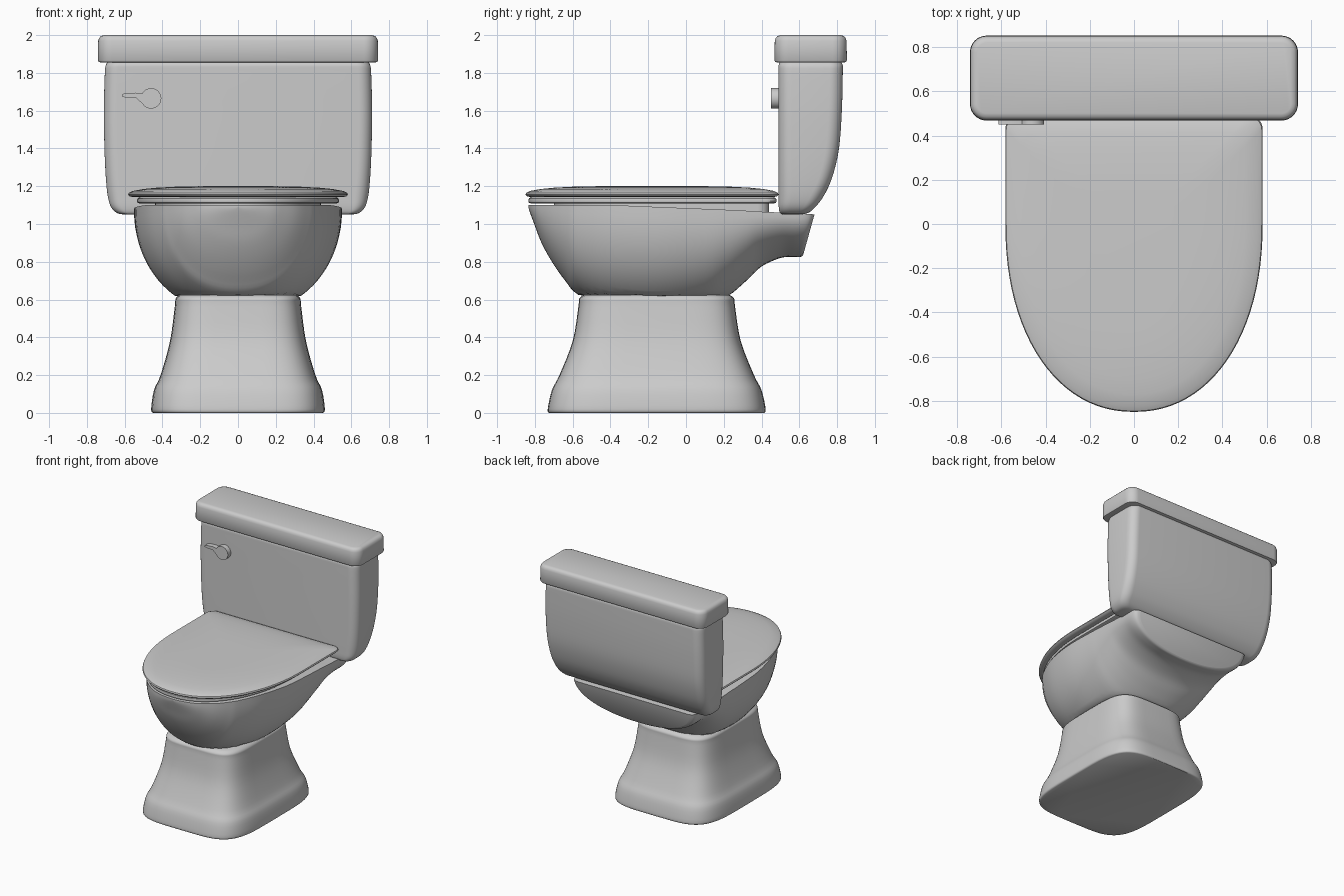
import bpy, bmesh
from math import sin, cos, pi, copysign

if "Cube" in bpy.data.objects:
    bpy.data.objects.remove(bpy.data.objects["Cube"])


def smooth(rows, k=4):
    """Catmull-Rom resampling of rows of numbers, k steps per span."""
    out = []
    for i in range(len(rows) - 1):
        quad = [rows[max(i - 1, 0)], rows[i], rows[i + 1], rows[min(i + 2, len(rows) - 1)]]
        for s in range(k):
            t = s / k
            out.append([0.5 * (2 * b + (c - a) * t + (2 * a - 5 * b + 4 * c - d) * t * t
                               + (3 * b - a - 3 * c + d) * t ** 3) for a, b, c, d in zip(*quad)])
    return out + [list(rows[-1])]


def spow(v, p):
    return copysign(abs(v) ** p, v)


def loft(name, rings, angle=40):
    """Skin closed rings of equal length and cap both ends."""
    bm = bmesh.new()
    vs = [[bm.verts.new(p) for p in r] for r in rings]
    n = len(rings[0])
    for a, b in zip(vs, vs[1:]):
        for i in range(n):
            j = (i + 1) % n
            bm.faces.new((a[i], a[j], b[j], b[i]))
    bm.faces.new(vs[0])
    bm.faces.new(vs[-1])
    bmesh.ops.remove_doubles(bm, verts=bm.verts, dist=1e-5)
    bmesh.ops.recalc_face_normals(bm, faces=bm.faces)
    me = bpy.data.meshes.new(name)
    bm.to_mesh(me)
    bm.free()
    ob = bpy.data.objects.new(name, me)
    bpy.context.collection.objects.link(ob)
    bpy.ops.object.select_all(action='DESELECT')
    ob.select_set(True)
    bpy.context.view_layer.objects.active = ob
    bpy.ops.object.shade_smooth_by_angle(angle=angle * pi / 180)
    return ob


def squircle(z, hx, y0, y1, n=4.5, k=64):
    c, h = (y0 + y1) / 2, (y1 - y0) / 2
    return [(hx * spow(cos(2 * pi * i / k), 2 / n), c + h * spow(sin(2 * pi * i / k), 2 / n), z)
            for i in range(k)]


def rounded(z, hx, y0, y1, r, k=8):
    pts = []
    for q, (sx, cy) in enumerate([(1, y1 - r), (-1, y1 - r), (-1, y0 + r), (1, y0 + r)]):
        for i in range(k + 1):
            a = (q + i / k) * pi / 2
            pts.append((sx * (hx - r) + r * cos(a), cy + r * sin(a), z))
    return pts


# Pedestal: flared foot, rows are z, half width, front, back
loft("pedestal", [squircle(*r) for r in smooth([
    (0, .45, -.725, .415), (.02, .46, -.732, .422), (.12, .445, -.71, .40), (.20, .41, -.67, .36),
    (.38, .36, -.60, .29), (.56, .335, -.57, .26), (.605, .33, -.565, .255), (.625, .31, -.54, .23)])])

# Bowl with rear shelf: D-shaped sections along y, rows are y, half width, top, bottom, back slant
bowl = []
for y, w, top, bot, slant in smooth([
        (-.835, 0, 1.1, 1.09, 0), (-.826, .09, 1.1, 1.06, 0), (-.80, .18, 1.1, .99, 0),
        (-.765, .24, 1.1, .90, 0), (-.71, .31, 1.1, .80, 0), (-.64, .37, 1.1, .70, 0),
        (-.57, .415, 1.1, .625, 0), (-.4, .487, 1.1, .55, 0), (-.15, .54, 1.09, .52, 0),
        (.1, .55, 1.08, .55, 0), (.22, .55, 1.075, .615, 0), (.32, .55, 1.07, .70, 0),
        (.40, .55, 1.065, .775, 0), (.50, .55, 1.06, .82, .02), (.57, .55, 1.055, .825, .045),
        (.605, .535, 1.052, .825, .06), (.62, .50, 1.05, .835, .06)]):
    ring = []
    for i in range(41):
        a = pi * i / 40
        d = spow(sin(a), 2 / 2.2) if 0 < i < 40 else 0
        ring.append((w * spow(cos(a), 2 / 2.2), y + slant * (1 - d), max(top - (top - bot) * d, .62)))
    bowl.append(ring)
loft("bowl", bowl)


# Seat and lid: straight back, elliptical front
def seat_ring(z, inset, hx, front, back, r=.06):
    hx, front, back = hx - inset, front + inset, back - inset
    half = [(hx * spow(sin(pi / 2 * i / 24), 2 / 2.15), front * spow(cos(pi / 2 * i / 24), 2 / 2.15))
            for i in range(25)]
    half += [(hx - r + r * cos(pi / 2 * i / 6), back - r + r * sin(pi / 2 * i / 6)) for i in range(7)]
    return [(x, y, z) for x, y in half] + [(-x, y, z) for x, y in half[:0:-1]]


loft("seat_bumper", [seat_ring(z, 0, .44, -.70, .44) for z in (1.06, 1.12)])
loft("seat", [seat_ring(z, i, .535, -.835, .48) for z, i in
              [(1.108, .015), (1.113, .003), (1.122, 0), (1.135, .003), (1.143, .015)]])
loft("seat_lid", [seat_ring(z, i, .582, -.85, .49) for z, i in
                  [(1.142, .03), (1.146, .008), (1.155, 0), (1.165, .004), (1.175, .025),
                   (1.185, .08), (1.192, .15), (1.198, .26), (1.2, .38)]])

# Tank: rows are z, half width, front, back, corner radius
loft("tank", [rounded(*r) for r in smooth([
    (1.05, .60, .515, .60, .04), (1.058, .64, .498, .645, .05), (1.09, .672, .491, .685, .06),
    (1.15, .69, .49, .73, .07), (1.25, .70, .49, .775, .07), (1.4, .707, .49, .81, .07),
    (1.6, .71, .49, .825, .07), (1.8, .705, .49, .83, .07), (1.845, .698, .492, .828, .07),
    (1.87, .68, .51, .81, .06)])])
loft("tank_lid", [rounded(z, .742 - i, .468 + i, .852 - i, .075 - i) for z, i in
                  [(1.855, .015), (1.858, .005), (1.866, 0), (1.97, .002), (1.985, .007),
                   (1.995, .016), (2, .032)]])

# Flush handle: round hub with a tapering lever
hub = [(-.46 + .054 * cos(a), 1.665 + .054 * sin(a))
       for a in [(-148 + 300 * i / 28) * pi / 180 for i in range(29)]]
outline = hub + [(-.54, 1.695), (-.60, 1.692), (-.613, 1.686), (-.613, 1.676), (-.60, 1.671), (-.54, 1.668)]
loft("flush_handle", [[(x, y, z) for x, z in outline] for y in (.45, .50)])
